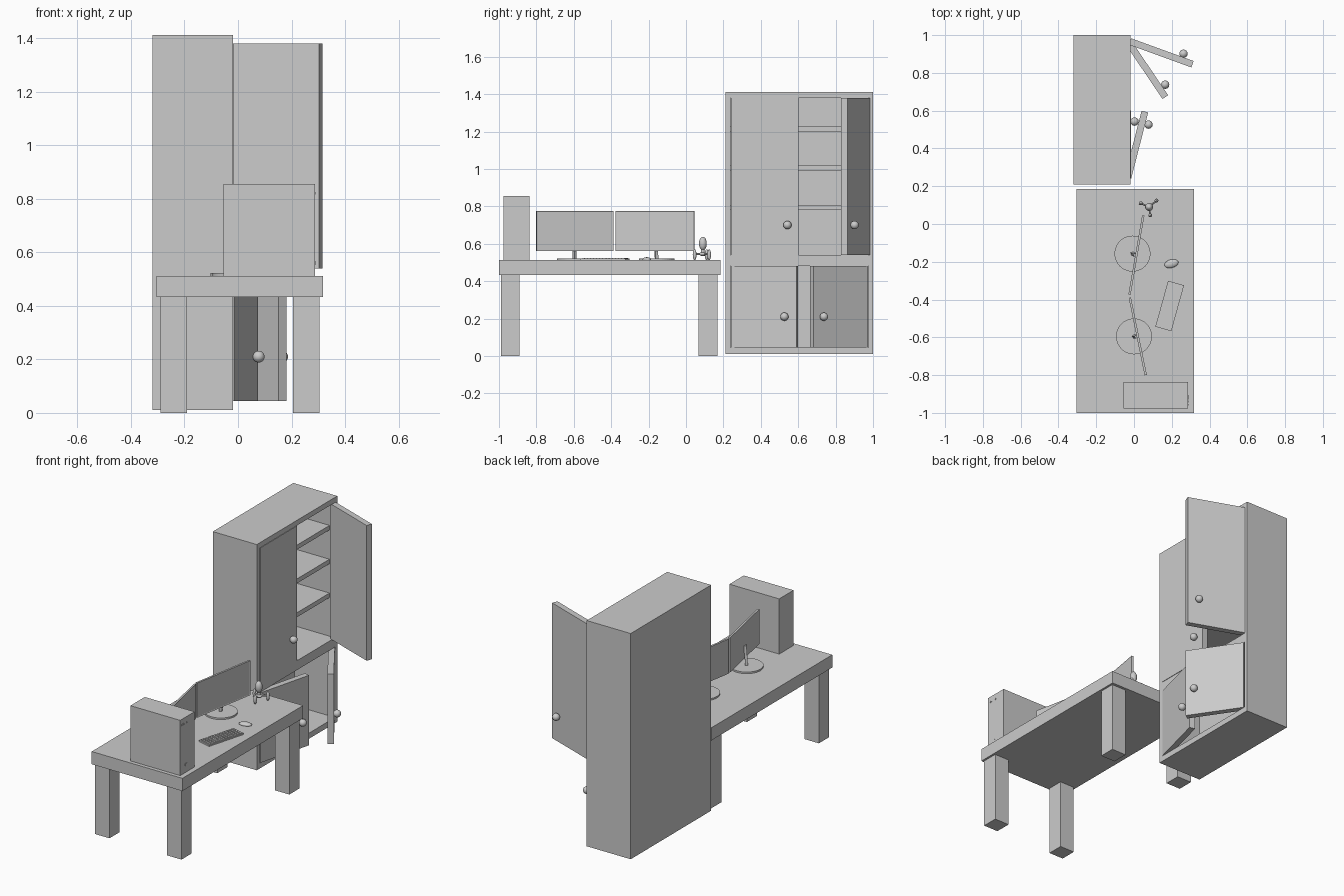
import bpy, bmesh, math
from mathutils import Vector, Matrix

if "Cube" in bpy.data.objects:
    bpy.data.objects.remove(bpy.data.objects["Cube"])

grey = bpy.data.materials.new("plain grey")
grey.diffuse_color = (0.6, 0.6, 0.6, 1)
grey.use_nodes = True
grey.node_tree.nodes["Principled BSDF"].inputs["Base Color"].default_value = grey.diffuse_color


def finish(bm, name, smooth=False):
    bmesh.ops.recalc_face_normals(bm, faces=bm.faces)
    me = bpy.data.meshes.new(name)
    bm.to_mesh(me)
    bm.free()
    me.materials.append(grey)
    if smooth:
        for p in me.polygons:
            p.use_smooth = True
    ob = bpy.data.objects.new(name, me)
    bpy.context.collection.objects.link(ob)
    return ob


def add_box(bm, x0, x1, y0, y1, z0, z1, m=Matrix()):
    t = Matrix.Translation(((x0 + x1) / 2, (y0 + y1) / 2, (z0 + z1) / 2))
    s = Matrix.Diagonal((x1 - x0, y1 - y0, z1 - z0, 1))
    return bmesh.ops.create_cube(bm, size=1, matrix=m @ t @ s)


def box(name, *b, m=Matrix()):
    bm = bmesh.new()
    add_box(bm, *b, m=m)
    return finish(bm, name)


def ball(name, loc, radii, rz=0):
    bm = bmesh.new()
    m = Matrix.Translation(loc) @ Matrix.Rotation(rz, 4, 'Z') @ Matrix.Diagonal((*radii, 1))
    bmesh.ops.create_uvsphere(bm, u_segments=24, v_segments=14, radius=1, matrix=m)
    return finish(bm, name, True)


def rod(name, a, b, r, seg=16):
    a, b = Vector(a), Vector(b)
    d = b - a
    m = Matrix.Translation((a + b) / 2) @ d.to_track_quat('Z', 'Y').to_matrix().to_4x4()
    bm = bmesh.new()
    bmesh.ops.create_cone(bm, cap_ends=True, segments=seg, radius1=r, radius2=r, depth=d.length, matrix=m)
    return finish(bm, name)


# Desk
box("desk_top", -0.305, 0.318, -1.0, 0.185, 0.433, 0.512)
for x in (-0.29, 0.205):
    for y in (-0.99, 0.068):
        box("desk_leg", x, x + 0.1, y, y + 0.1, 0, 0.433)

# Cabinet shell, open towards +x
box("cabinet_back", -0.32, -0.295, 0.21, 1.0, 0.01, 1.412)
for n, y0, y1 in (("left", 0.21, 0.238), ("right", 0.977, 1.0)):
    box("cabinet_side_" + n, -0.295, -0.018, y0, y1, 0.01, 1.412)
for n, z0, z1 in (("floor", 0.01, 0.045), ("middle", 0.482, 0.54), ("top", 1.38, 1.412)):
    box("cabinet_" + n, -0.295, -0.018, 0.238, 0.977, z0, z1)
for z in (0.78, 0.99, 1.2):
    box("cabinet_shelf", -0.295, -0.055, 0.238, 0.977, z, z + 0.028)


# Doors: hinge y, hinge side, opening angle, length, height range, knob height
def door(name, hy, side, ang, length, z0, z1, kz, kd):
    a = math.radians(ang)
    u = Vector((math.sin(a), side * math.cos(a), 0))
    n = Vector((math.cos(a), -side * math.sin(a), 0))
    h = Vector((-0.015, hy, 0))
    m = Matrix(((u.x, n.x, 0, h.x), (u.y, n.y, 0, h.y), (0, 0, 1, 0), (0, 0, 0, 1)))
    box(name, 0, length, -0.036, 0, z0, z1, m=m)
    k = h + u * kd + Vector((0, 0, kz))
    rod(name + "_knob_stem", k - n * 0.005, k + n * 0.012, 0.009)
    ball(name + "_knob", k + n * 0.018, (0.022, 0.022, 0.022))


door("upper_left_door", 0.24, 1, 0, 0.362, 0.54, 1.38, 0.70, 0.302)
door("upper_right_door", 0.983, -1, 70, 0.352, 0.54, 1.38, 0.70, 0.288)
door("lower_left_door", 0.24, 1, 14.4, 0.362, 0.045, 0.48, 0.21, 0.30)
door("lower_right_door", 0.972, -1, 34, 0.35, 0.045, 0.48, 0.21, 0.295)


# Monitors: two angled panels on round feet
def monitor(name, p, q, base):
    p, q = Vector((*p, 0)), Vector((*q, 0))
    d = q - p
    c = (p + q) / 2
    m = Matrix.Translation(c) @ Matrix.Rotation(math.atan2(-d.x, d.y), 4, 'Z')
    hl = d.length / 2
    bm = bmesh.new()
    add_box(bm, -0.006, 0.006, -hl, hl, 0.56, 0.775, m)
    n = m.to_3x3() @ Vector((1, 0, 0))
    bm.normal_update()
    front = [f for f in bm.faces if f.normal.dot(n) > 0.9]
    bmesh.ops.inset_region(bm, faces=front, thickness=0.007, depth=-0.002)
    finish(bm, name + "_screen")
    b = Vector((*base, 0.52))
    rod(name + "_foot", (*base, 0.511), (*base, 0.522), 0.095, 40)
    top = c - n * 0.008 + Vector((0, 0, 0.64))
    rod(name + "_stem", b, top, 0.011, 4)


monitor("left_monitor", (0.062, -0.80), (-0.022, -0.39), (0.0, -0.595))
monitor("right_monitor", (-0.024, -0.375), (0.049, 0.045), (-0.008, -0.157))

# Computer tower with small front buttons
box("computer_tower", -0.055, 0.287, -0.977, -0.836, 0.512, 0.855)
for y, z, s in ((-0.957, 0.82, 0.005), (-0.94, 0.82, 0.005), (-0.91, 0.82, 0.005), (-0.92, 0.56, 0.008)):
    box("tower_button", 0.286, 0.289, y - s, y + s, z - s, z + s)

# Keyboard
km = Matrix.Translation((0.189, -0.434, 0)) @ Matrix.Rotation(math.radians(-15.5), 4, 'Z')
box("keyboard_body", -0.044, 0.044, -0.126, 0.126, 0.512, 0.521, m=km)
bm = bmesh.new()
for r in range(5):
    for k in range(14):
        x, y = -0.032 + r * 0.016, -0.1105 + k * 0.017
        add_box(bm, x - 0.0062, x + 0.0062, y - 0.0067, y + 0.0067, 0.5205, 0.524, km)
finish(bm, "keyboard_keys")

# Mouse
ball("mouse", (0.198, -0.21, 0.515), (0.038, 0.022, 0.013), math.radians(15))

# Small three-footed desk ornament
c = Vector((0.08, 0.09, 0))
ball("ornament_head", c + Vector((0, 0, 0.601)), (0.021, 0.021, 0.036))
rod("ornament_neck", c + Vector((0, 0, 0.535)), c + Vector((0, 0, 0.575)), 0.01)
ball("ornament_hub", c + Vector((0, 0, 0.545)), (0.02, 0.02, 0.01))
for x, y in ((0.036, 0.11), (0.119, 0.124), (0.086, 0.046)):
    rod("ornament_arm", c + Vector((0, 0, 0.545)), (x, y, 0.545), 0.005, 10)
    ball("ornament_foot", (x, y, 0.541), (0.01, 0.01, 0.029))
